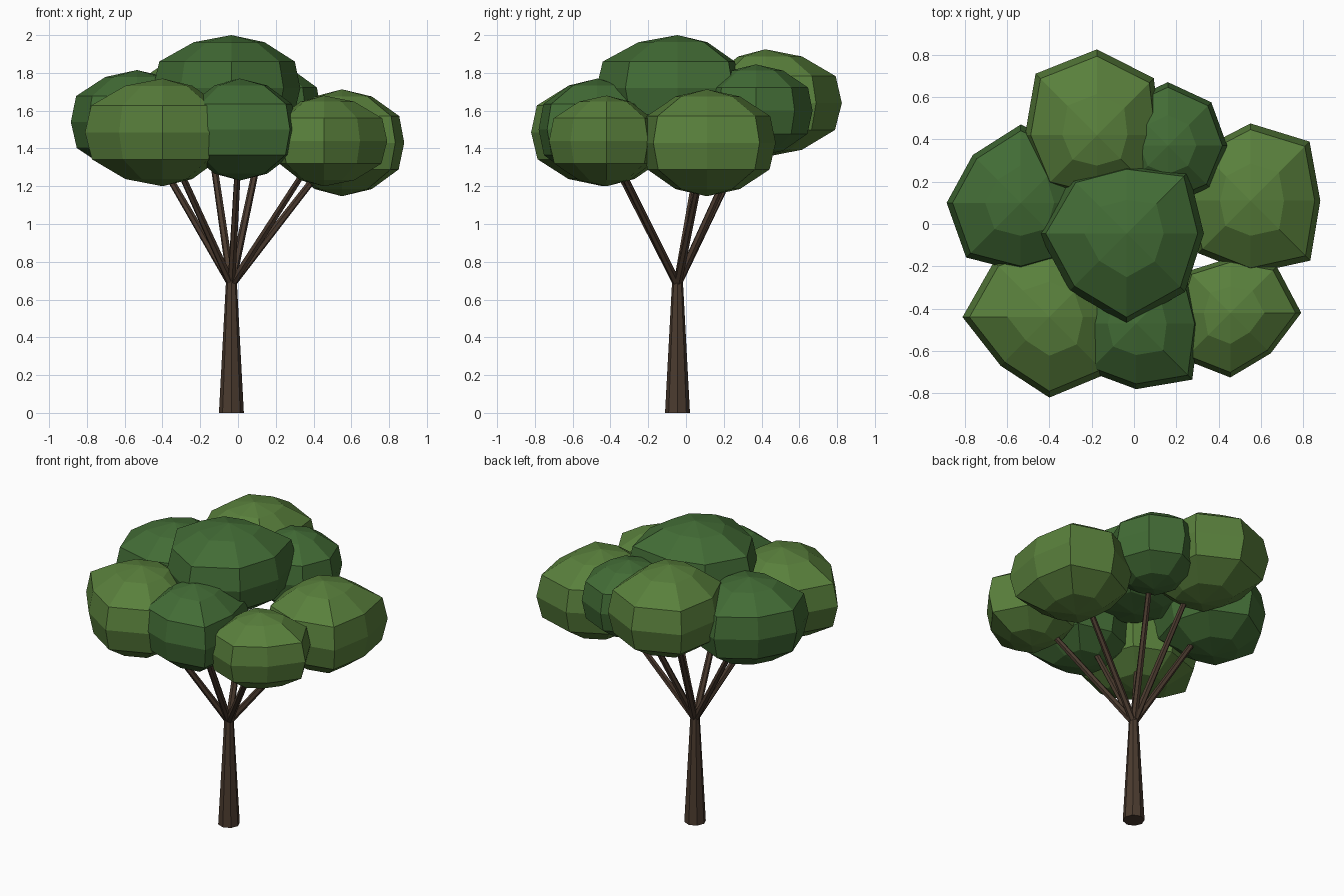
import bpy, bmesh, math
from mathutils import Vector

if "Cube" in bpy.data.objects:
    bpy.data.objects.remove(bpy.data.objects["Cube"])


def material(name, rgb):
    m = bpy.data.materials.new(name)
    m.diffuse_color = (*rgb, 1)
    m.use_nodes = True
    m.node_tree.nodes["Principled BSDF"].inputs["Base Color"].default_value = m.diffuse_color
    return m


BARK = material("bark", (0.070, 0.043, 0.028))
LIGHT = material("light_leaves", (0.100, 0.215, 0.045))
DARK = material("dark_leaves", (0.055, 0.150, 0.036))


def finish(name, bm, mat):
    bmesh.ops.recalc_face_normals(bm, faces=bm.faces)
    mesh = bpy.data.meshes.new(name)
    bm.to_mesh(mesh)
    bm.free()
    mesh.materials.append(mat)
    obj = bpy.data.objects.new(name, mesh)
    bpy.context.collection.objects.link(obj)


def limb(name, start, end, r1, r2, sides):
    # tapered cylinder running from start to end
    start, end = Vector(start), Vector(end)
    axis = end - start
    bm = bmesh.new()
    bmesh.ops.create_cone(bm, cap_ends=True, segments=sides,
                          radius1=r1, radius2=r2, depth=axis.length)
    bmesh.ops.rotate(bm, verts=bm.verts,
                     matrix=axis.to_track_quat('Z', 'Y').to_matrix())
    bmesh.ops.translate(bm, verts=bm.verts, vec=(start + end) / 2)
    finish(name, bm, BARK)


# (height, width) of each ring of a leaf clump
RINGS = [(-0.866, 0.48), (-0.5, 0.91), (0, 1), (0.5, 0.92), (0.866, 0.48)]


def clump(name, centre, height, radii, mat):
    # eight-sided faceted ball with an uneven outline
    c = Vector(centre)
    bm = bmesh.new()
    rings = []
    for z, w in RINGS:
        rings.append([bm.verts.new(c + Vector((r * w * math.cos(i * math.pi / 4),
                                               r * w * math.sin(i * math.pi / 4),
                                               z * height)))
                      for i, r in enumerate(radii)])
    bottom = bm.verts.new(c - Vector((0, 0, height)))
    top = bm.verts.new(c + Vector((0, 0, height)))
    for i in range(8):
        j = (i + 1) % 8
        for a, b in zip(rings, rings[1:]):
            bm.faces.new((a[i], a[j], b[j], b[i]))
        bm.faces.new((bottom, rings[0][j], rings[0][i]))
        bm.faces.new((top, rings[-1][i], rings[-1][j]))
    finish(name, bm, mat)


# trunk
TX, TY = -0.035, -0.045
limb("trunk", (TX, TY, 0), (TX, TY, 0.71), 0.066, 0.028, 8)

# crown clump on top
clump("top_leaves", (TX, TY, 1.72), 0.28,
      (.365, .415, .33, .37, .415, .38, .43, .39), DARK)

# outer clumps: name, centre, half height, radii from +x counter-clockwise
OUTER = [
    ("right", (.55, .11, 1.43), .283, (.33, .395, .365, .34, .30, .35, .345, .40), LIGHT),
    ("front_right", (.455, -.42, 1.44), .24, (.335, .31, .26, .28, .26, .31, .305, .27), LIGHT),
    ("front", (.01, -.47, 1.50), .27, (.30, .34, .30, .30, .28, .32, .31, .375), DARK),
    ("front_left", (-.40, -.44, 1.485), .285, (.33, .35, .35, .37, .41, .325, .38, .38), LIGHT),
    ("left", (-.535, .10, 1.54), .275, (.33, .36, .37, .32, .35, .365, .325, .36), DARK),
    ("back_left", (-.175, .42, 1.64), .285, (.30, .38, .405, .41, .34, .34, .30, .33), LIGHT),
    ("back_right", (.16, .37, 1.60), .245, (.28, .29, .30, .29, .28, .28, .28, .28), DARK),
]
for name, centre, height, radii, mat in OUTER:
    clump(name + "_leaves", centre, height, radii, mat)
    # branch reaching into the clump
    limb(name + "_branch", (TX, TY, 0.68), centre, 0.022, 0.016, 6)
